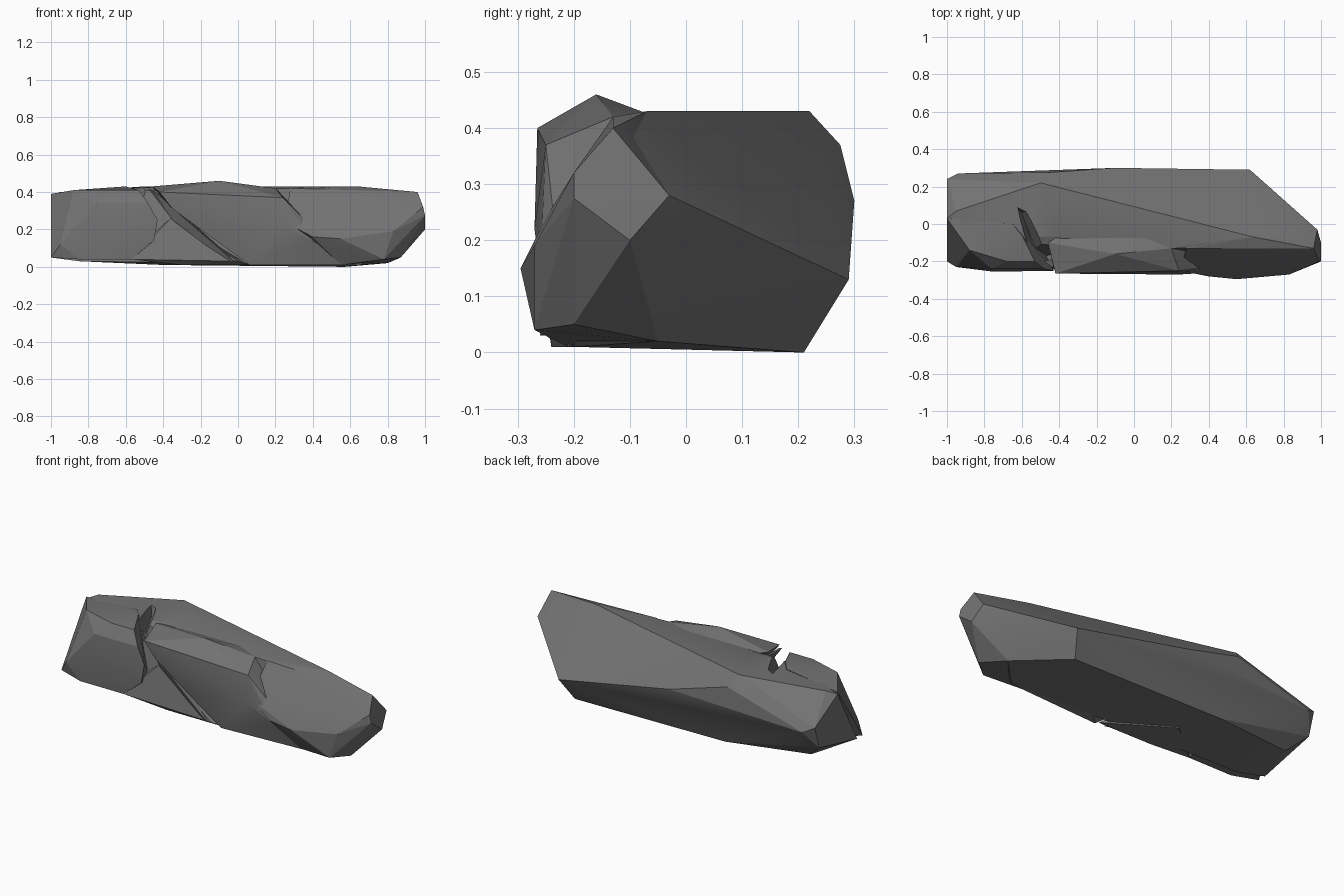
import bpy
import bmesh
import math

# Remove only the default cube
default_cube = bpy.data.objects.get("Cube")
if default_cube:
    bpy.data.objects.remove(default_cube, do_unlink=True)

# Single stone colour
stone = bpy.data.materials.new("dark_grey_stone")
stone.use_nodes = True
stone_colour = (0.17, 0.17, 0.17, 1)
stone.diffuse_color = stone_colour
for node in stone.node_tree.nodes:
    if node.type == "BSDF_PRINCIPLED":
        node.inputs["Base Color"].default_value = stone_colour
        node.inputs["Roughness"].default_value = 0.9


def make_chunk(name, corners):
    """Faceted convex stone chunk spanned by its corner points."""
    bm = bmesh.new()
    for corner in corners:
        bm.verts.new(corner)
    bmesh.ops.convex_hull(bm, input=list(bm.verts))
    loose = [vert for vert in bm.verts if not vert.link_faces]
    bmesh.ops.delete(bm, geom=loose, context="VERTS")
    bmesh.ops.dissolve_limit(bm, angle_limit=math.radians(3),
                             verts=list(bm.verts), edges=list(bm.edges))
    bmesh.ops.recalc_face_normals(bm, faces=list(bm.faces))
    mesh = bpy.data.meshes.new(name)
    bm.to_mesh(mesh)
    bm.free()
    mesh.materials.append(stone)
    chunk = bpy.data.objects.new(name, mesh)
    bpy.context.scene.collection.objects.link(chunk)
    return chunk


def select_only(chunk):
    bpy.ops.object.select_all(action="DESELECT")
    chunk.select_set(True)
    bpy.context.view_layer.objects.active = chunk


def carve(chunk, cutter):
    """Cut one chunk with another and bake the result."""
    modifier = chunk.modifiers.new("carve", "BOOLEAN")
    modifier.operation = "DIFFERENCE"
    modifier.solver = "EXACT"
    modifier.object = cutter
    select_only(chunk)
    bpy.ops.object.modifier_apply(modifier=modifier.name)


# Long core of the boulder: sloping back, chipped ends, flat base
main_body = make_chunk("main_body", [
    (-1, .24, .26), (-1, .2, .13), (-.9, .13, .04), (-1, -.15, .05),
    (-1, .03, .38), (-.95, .07, .4), (-.5, .22, .43), (-.46, .275, .37),
    (-.1, .3, .27), (.62, .29, .13), (-.94, .27, .23), (.98, -.03, .28),
    (.64, -.07, .43), (.9, -.12, .4), (1, -.1, .2), (.57, .21, 0),
    (.8, -.05, .02), (-.4, .21, .01), (-.4, -.06, .43), (.2, -.13, .42),
    (-.85, -.1, .4), (-.85, -.18, .03), (.65, -.2, .01)])

# Wedge-shaped crack running in from the top front edge
crack_cutter = make_chunk("crack_cutter", [
    (-.64, .11, .46), (-.56, .07, .46), (-.45, -.12, .5), (-.59, -.08, .5),
    (-.43, -.3, .5), (-.54, -.3, .5), (-.6, .06, .37), (-.52, -.15, .3),
    (-.48, -.3, .25)])
carve(main_body, crack_cutter)
bpy.data.objects.remove(crack_cutter, do_unlink=True)

# Blocky chunk at the front of the -x end
end_block = make_chunk("end_block", [
    (-1, .03, .39), (-.88, -.14, .41), (-.68, -.2, .41), (-.53, -.2, .41),
    (-.6, -.06, .43), (-.76, -.24, .34), (-.48, -.24, .34),
    (-.95, -.23, .12), (-1, -.2, .05), (-.85, -.24, .04),
    (-.75, -.255, .2), (-.43, -.25, .25), (-.45, -.25, .14),
    (-.57, -.24, .04), (-.65, 0, .42), (-.8, 0, .05), (-.55, 0, .05)])

# Tall slab in the middle of the front, with a bevelled crest
middle_slab = make_chunk("middle_slab", [
    (-.46, -.1, .43), (-.1, -.16, .46), (.2, -.13, .42), (.24, -.25, .37),
    (-.42, -.265, .4), (.24, -.27, .22), (.4, -.26, .14), (.6, -.21, .01),
    (.06, -.24, .01), (-.12, -.26, .18), (-.35, -.26, .31),
    (-.3, 0, .4), (.2, 0, .4), (.3, 0, .05)])

# Heavy rounded-off chunk at the +x end
nose_block = make_chunk("nose_block", [
    (.28, -.13, .42), (.64, -.07, .43), (.96, -.13, .4), (.99, -.2, .32),
    (1, -.2, .275), (1, -.1, .2), (.98, -.03, .28), (.83, -.27, .19),
    (.55, -.295, .15), (.4, -.28, .16), (.25, -.25, .24), (.78, -.27, .04),
    (.87, -.2, .05), (.55, -.21, .01), (.8, -.05, .02), (.3, 0, .1),
    (.3, 0, .4)])

# Low foot below the diagonal crack
foot_chunk = make_chunk("foot_chunk", [
    (-.57, -.24, .04), (-.43, -.2, .2), (-.36, -.2, .26), (-.15, -.23, .13),
    (0, -.25, .03), (.05, -.22, .01), (-.3, -.22, .01), (-.3, 0, .01),
    (-.3, 0, .25)])

# Thin splinter lying along the diagonal crack
splinter = make_chunk("splinter", [
    (-.48, -.2, .42), (-.44, -.23, .4), (-.02, -.26, .03), (-.06, -.24, .03),
    (-.3, -.25, .27), (-.35, -.22, .25), (-.2, -.1, .2)])

# Soften shallow creases, keep chipped edges sharp
for chunk in (main_body, end_block, middle_slab, nose_block, foot_chunk, splinter):
    select_only(chunk)
    bpy.ops.object.shade_smooth_by_angle(angle=math.radians(14))
